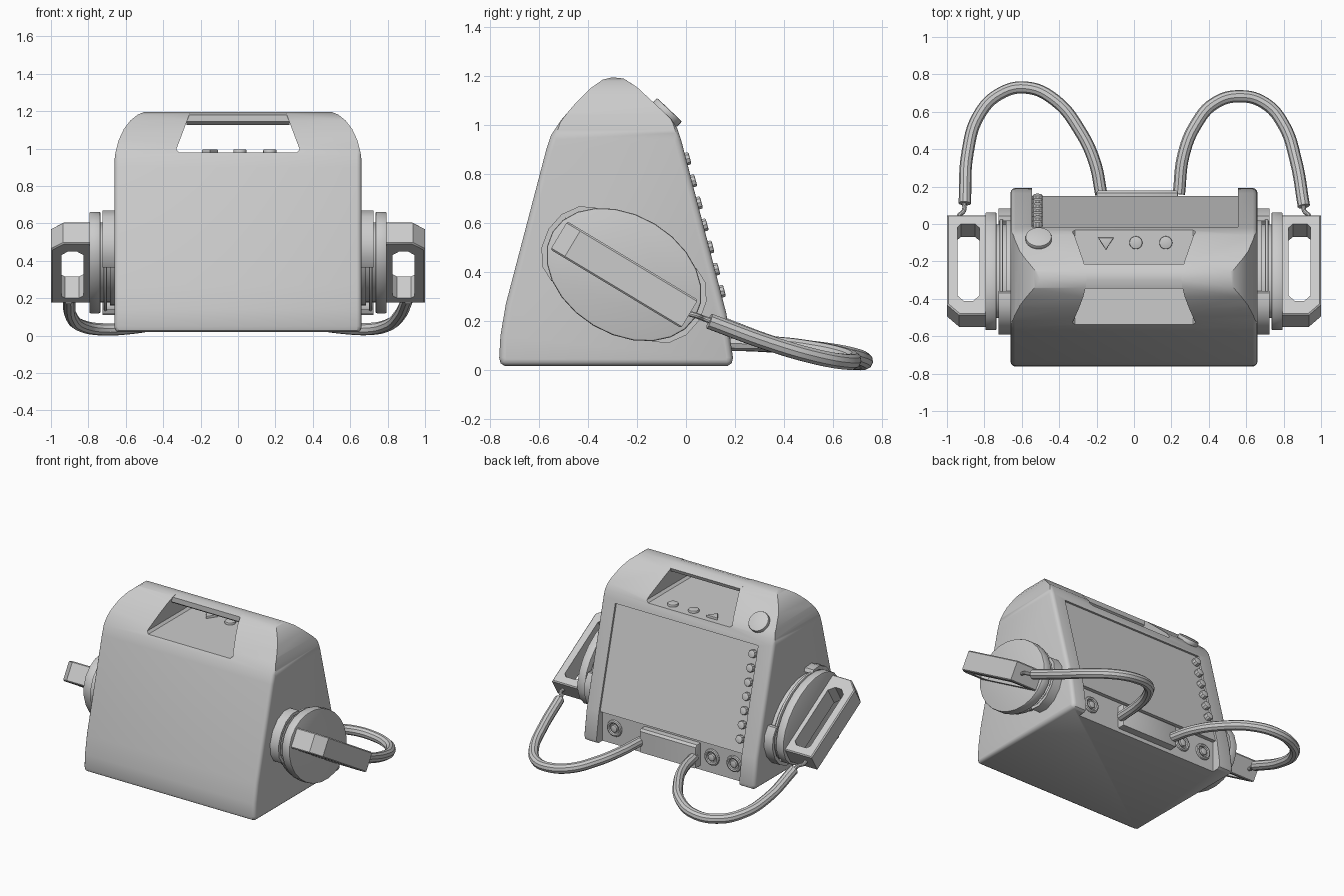
import bpy, bmesh, math
from mathutils import Vector, Matrix

if "Cube" in bpy.data.objects:
    bpy.data.objects.remove(bpy.data.objects["Cube"])

YZ = lambda p, q, t: (t, p, q)
XZ = lambda p, q, t: (p, t, q)
XY = lambda p, q, t: (p, q, t)


def prism(name, pts, a, b, f, bevel=0.0, seg=2):
    """Extrude a 2D outline from a to b; bevel rounds the rims of both caps."""
    bm = bmesh.new()
    lo = [bm.verts.new(f(p, q, a)) for p, q in pts]
    hi = [bm.verts.new(f(p, q, b)) for p, q in pts]
    caps = [bm.faces.new(lo), bm.faces.new(hi)]
    n = len(pts)
    for i in range(n):
        j = (i + 1) % n
        bm.faces.new((lo[i], lo[j], hi[j], hi[i]))
    bmesh.ops.recalc_face_normals(bm, faces=bm.faces)
    if bevel:
        edges = list({e for c in caps for e in c.edges})
        bmesh.ops.bevel(bm, geom=edges, offset=bevel, segments=seg, profile=0.5, affect='EDGES')
    me = bpy.data.meshes.new(name)
    bm.to_mesh(me)
    bm.free()
    ob = bpy.data.objects.new(name, me)
    bpy.context.collection.objects.link(ob)
    return ob


def boolean(ob, cutter, op='DIFFERENCE'):
    m = ob.modifiers.new('cut', 'BOOLEAN')
    m.operation, m.object, m.solver = op, cutter, 'EXACT'
    bpy.context.view_layer.objects.active = ob
    bpy.ops.object.modifier_apply(modifier=m.name)
    bpy.data.objects.remove(cutter)


def ellipse(a, b, n=24):
    return [(a * math.cos(2 * math.pi * i / n), b * math.sin(2 * math.pi * i / n)) for i in range(n)]


def disc(name, centre, normal, r, h, n=20, bevel=0.006):
    """Small round button whose axis is the given normal."""
    m = Matrix.Translation(centre) @ Vector(normal).to_track_quat('Z', 'Y').to_matrix().to_4x4()
    return prism(name, ellipse(r, r, n), -h, h, lambda p, q, t: m @ Vector((p, q, t)), bevel)


def tube(name, pts, r):
    cu = bpy.data.curves.new(name, 'CURVE')
    cu.dimensions = '3D'
    cu.bevel_depth, cu.bevel_resolution, cu.use_fill_caps = r, 3, True
    cu.resolution_u = 6
    sp = cu.splines.new('BEZIER')
    sp.bezier_points.add(len(pts) - 1)
    for bp, p in zip(sp.bezier_points, pts):
        bp.co = p
        bp.handle_left_type = bp.handle_right_type = 'AUTO'
    ob = bpy.data.objects.new(name, cu)
    bpy.context.collection.objects.link(ob)
    bpy.context.view_layer.objects.active = ob
    bpy.ops.object.select_all(action='DESELECT')
    ob.select_set(True)
    bpy.ops.object.convert(target='MESH')


def back(z):
    """y of the sloping rear face at height z."""
    return -0.02 + (0.94 - z) * 0.2606


# Housing: side profile with rounded ends, trimmed by the front outline
side = [(-0.74, 0.018), (-0.756, 0.028), (-0.762, 0.05), (-0.757, 0.14), (-0.735, 0.27),
        (-0.57, 0.9), (-0.55, 0.96), (-0.51, 1.02), (-0.45, 1.09), (-0.39, 1.15),
        (-0.34, 1.185), (-0.30, 1.195), (-0.255, 1.19), (-0.20, 1.155), (-0.06, 1.025),
        (-0.035, 0.985), (-0.02, 0.94), (back(0.23), 0.23), (0.192, 0.05), (0.186, 0.028), (0.17, 0.018)]
body = prism('housing', side, -0.66, 0.66, YZ, 0.025, 3)
half = [(0.8, -0.1), (0.8, 0.91), (0.664, 0.91), (0.655, 0.98), (0.638, 1.045),
        (0.61, 1.105), (0.575, 1.15), (0.535, 1.182), (0.49, 1.2)]
outline = half + [(-x, z) for x, z in reversed(half)]
boolean(body, prism('trim', outline, -1, 1, XZ), 'INTERSECT')

# Carrying opening, screen recess and connector bay
boolean(body, prism('cut', [(-0.315, 0.98), (0.315, 0.98), (0.33, 0.995), (0.215, 1.3),
                            (-0.215, 1.3), (-0.33, 0.995)], -1, 1, XZ))
boolean(body, prism('cut', [(back(0.92) - 0.014, 0.92), (back(0.92) + 0.1, 0.92), (0.4, 0.2),
                            (back(0.2) - 0.014, 0.2)], -0.545, 0.555, YZ))
boolean(body, prism('cut', [(0.125, -0.1), (0.125, 0.23), (0.5, 0.23), (0.5, -0.1)], -0.545, 0.555, YZ))

# Carrying bar across the opening
prism('carry_bar', [(-0.345, 1.18), (-0.30, 1.195), (-0.255, 1.19), (-0.215, 1.165),
                    (-0.225, 1.14), (-0.25, 1.127), (-0.32, 1.127), (-0.345, 1.145)], -0.275, 0.275, YZ)

# Connector block and sockets in the bay
prism('connector_block', [(0.11, 0.045), (0.178, 0.045), (0.178, 0.19), (0.165, 0.205), (0.11, 0.205)],
      -0.2, 0.235, YZ, 0.008)
for i, x in enumerate((0.46, -0.29, -0.46)):
    bpy.ops.mesh.primitive_torus_add(location=(x, 0.128, 0.13), rotation=(math.pi / 2, 0, 0),
                                     major_radius=0.045, minor_radius=0.012,
                                     major_segments=24, minor_segments=8)
    bpy.context.object.name = f'socket_ring_{i}'
    disc(f'socket_core_{i}', (x, 0.128, 0.13), (0, 1, 0), 0.025, 0.012)

# Indicator column beside the screen
for i in range(7):
    z = 0.86 - 0.09 * i
    disc(f'indicator_{i}', (-0.515, back(z) - 0.004, z), (0, 0.966, 0.26), 0.027, 0.02, 10)

# Main knob on the shoulder and control buttons in the opening
disc('main_knob', (-0.51, -0.078, 1.051), (0, 0.69, 0.73), 0.07, 0.016, 28)
for i, x in enumerate((0.01, 0.17)):
    disc(f'round_button_{i}', (x, -0.1, 0.982), (0, 0, 1), 0.035, 0.014)
prism('triangle_button', [(-0.192, -0.073), (-0.108, -0.073), (-0.15, -0.138)], 0.97, 0.996, XY, 0.004)

# Paddles: local u runs along the grip, v across it, w outwards from the side
CA, SA = math.cos(math.radians(31)), math.sin(math.radians(31))
for s, tag in ((1, 'right'), (-1, 'left')):
    face = lambda u, v, w: (s * w, -0.253 + u * CA + v * SA, 0.39 - u * SA + v * CA)
    grip = lambda u, w, v: face(u, v, w)
    prism(f'{tag}_paddle_core', ellipse(0.27, 0.19), 0.65, 0.78, face)
    prism(f'{tag}_dock_plate', ellipse(0.30, 0.20), 0.65, 0.685, face, 0.005)
    prism(f'{tag}_contact_plate', ellipse(0.325, 0.23), 0.70, 0.718, face, 0.006)
    prism(f'{tag}_paddle_disc', ellipse(0.34, 0.243), 0.735, 0.795, face, 0.008)
    # Curved dock clips at both ends
    for e in (1, -1):
        arc = [(0.24, -0.175), (0.30, -0.145), (0.345, -0.08), (0.36, 0.0),
               (0.345, 0.08), (0.30, 0.145), (0.24, 0.175)]
        ring = arc + [(u - 0.022, v * 0.92) for u, v in reversed(arc)]
        prism(f'{tag}_dock_clip_{e}', [(e * u, e * v) for u, v in ring], 0.65, 0.725, face)
    # Grip with a chamfered nose and a finger opening
    g = prism(f'{tag}_grip', [(-0.31, 0.785), (-0.31, 0.935), (-0.245, 1.0), (0.312, 1.0),
                              (0.312, 0.785)], -0.067, 0.067, grip, 0.007, 1)
    boolean(g, prism('cut', [(-0.19, 0.825), (-0.225, 0.86), (-0.225, 0.91), (-0.19, 0.945),
                             (0.235, 0.945), (0.255, 0.925), (0.255, 0.85), (0.23, 0.825)],
                     -0.2, 0.2, grip))
    # Strain relief where the cable leaves the grip
    tube(f'{tag}_cable_lead', [(s * 0.935, 0.01, 0.232), (s * 0.935, 0.045, 0.222),
                               (s * 0.91, 0.07, 0.212), (s * 0.908, 0.12, 0.195)], 0.012)

# Cables looping on the ground behind the unit
tube('right_cable', [(0.908, 0.095, 0.2), (0.865, 0.34, 0.11), (0.80, 0.53, 0.055), (0.70, 0.645, 0.035),
                     (0.57, 0.683, 0.04), (0.43, 0.645, 0.06), (0.33, 0.53, 0.085), (0.265, 0.37, 0.105),
                     (0.24, 0.16, 0.112)], 0.033)
tube('left_cable', [(-0.905, 0.11, 0.2), (-0.89, 0.38, 0.1), (-0.83, 0.58, 0.05), (-0.72, 0.695, 0.033),
                    (-0.575, 0.729, 0.04), (-0.42, 0.66, 0.065), (-0.29, 0.50, 0.09), (-0.21, 0.33, 0.105),
                    (-0.175, 0.16, 0.112)], 0.033)

# Smooth shading with crisp edges
bpy.ops.object.select_all(action='SELECT')
bpy.context.view_layer.objects.active = body
bpy.ops.object.shade_smooth_by_angle(angle=math.radians(32))
